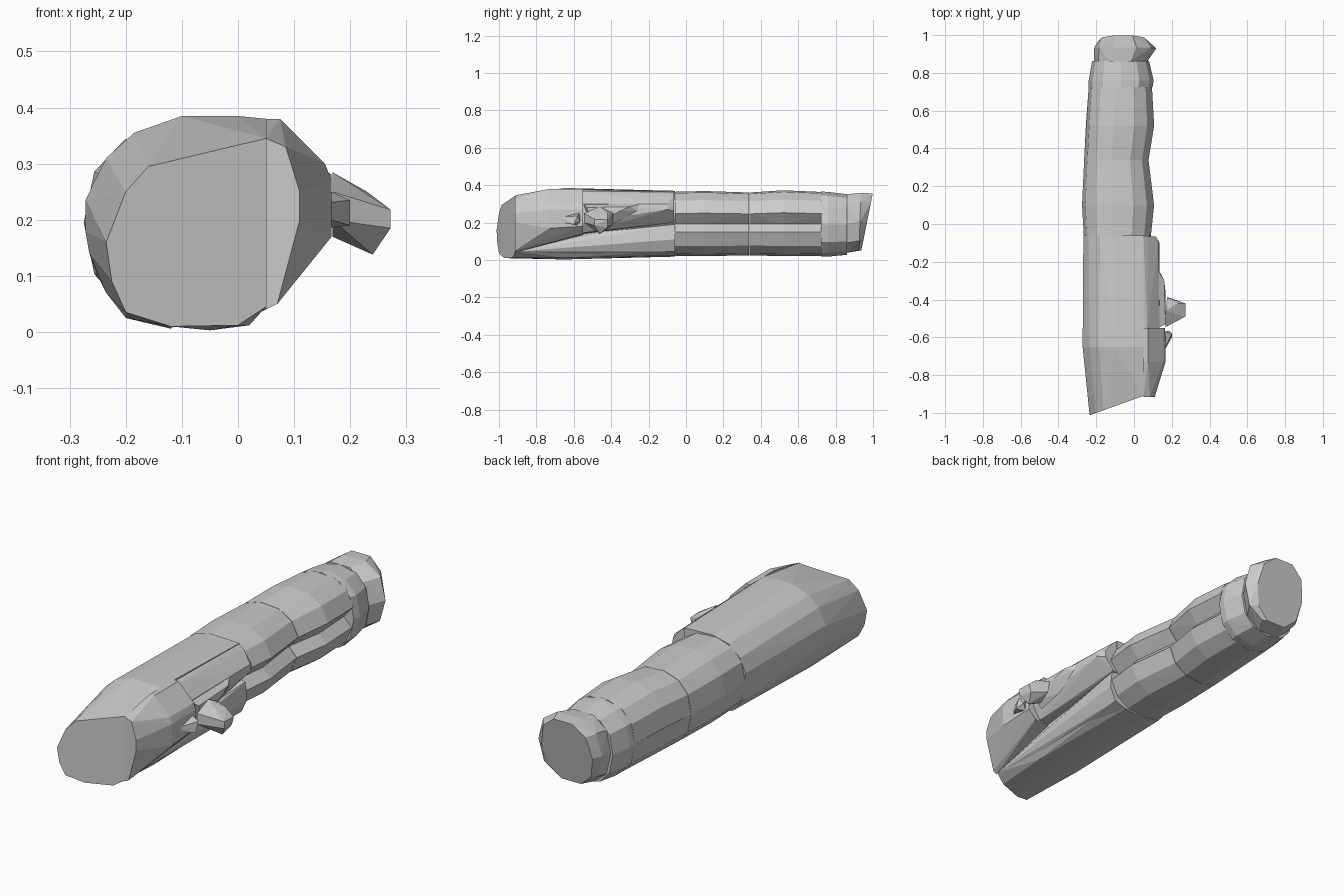
import bpy, bmesh, math


def hull(name, pts):
    """One faceted chunk: the convex skin around a set of points."""
    bm = bmesh.new()
    for p in pts:
        bm.verts.new(p)
    res = bmesh.ops.convex_hull(bm, input=bm.verts[:])
    junk = {v for v in res["geom_interior"] + res["geom_unused"]
            if isinstance(v, bmesh.types.BMVert)}
    bmesh.ops.delete(bm, geom=list(junk), context='VERTS')
    bmesh.ops.dissolve_limit(bm, angle_limit=math.radians(2),
                             verts=bm.verts[:], edges=bm.edges[:])
    bmesh.ops.recalc_face_normals(bm, faces=bm.faces[:])
    me = bpy.data.meshes.new(name)
    bm.to_mesh(me)
    bm.free()
    ob = bpy.data.objects.new(name, me)
    bpy.context.collection.objects.link(ob)
    return ob


def at(y, profile):
    return [(x, y, z) for x, z in profile]


def arc(y, x0, x1, z0, z1, a0=0, a1=360, n=12, lean=0.0):
    """Part of a slightly squared oval ring; lean shifts y with height."""
    out = []
    for i in range(n + 1):
        a = math.radians(a0 + (a1 - a0) * i / n)
        c, s = math.cos(a), math.sin(a)
        c = math.copysign(abs(c) ** 0.85, c)
        s = math.copysign(abs(s) ** 0.85, s)
        z = (z0 + z1) / 2 + (z1 - z0) / 2 * s
        out.append(((x0 + x1) / 2 + (x1 - x0) / 2 * c, y + lean * s, z))
    return out


# Thick front end of the trunk
big = [(-0.272, 0.235), (-0.235, 0.31), (-0.185, 0.355), (-0.10, 0.385), (0.0, 0.385),
       (0.05, 0.38), (0.05, 0.04), (0.02, 0.012), (-0.05, 0.003), (-0.12, 0.006),
       (-0.20, 0.025), (-0.235, 0.07), (-0.265, 0.14), (-0.272, 0.18)]
rear = [(-0.268, 0.235), (-0.24, 0.30), (-0.18, 0.35), (-0.10, 0.37), (0.05, 0.365),
        (0.05, 0.05), (0.0, 0.025), (-0.10, 0.018), (-0.20, 0.04), (-0.25, 0.10)]
face = [(-0.235, 0.16), (-0.20, 0.25), (-0.16, 0.295), (0.05, 0.345), (0.05, 0.045),
        (0.0, 0.012), (-0.12, 0.01), (-0.20, 0.035), (-0.225, 0.09)]
cut = [(x, -0.928 + 0.36 * x, z) for x, z in face]
hull("trunk_front", cut + at(-0.65, big) + at(-0.06, rear))

# Bark on the right of the front end
hull("side_bark_front",
     at(-0.915, [(0.05, 0.345), (0.085, 0.33), (0.11, 0.25), (0.11, 0.20), (0.07, 0.05),
                 (0.05, 0.04)])
     + at(-0.73, [(0.05, 0.38), (0.075, 0.38), (0.155, 0.30), (0.167, 0.27), (0.167, 0.17)])
     + at(-0.55, [(0.05, 0.38), (0.075, 0.38), (0.155, 0.30), (0.165, 0.27), (0.165, 0.18),
                  (0.125, 0.14), (0.05, 0.135)]))
hull("side_bark_middle",
     at(-0.55, [(0.05, 0.37), (0.07, 0.365), (0.135, 0.30), (0.135, 0.20), (0.10, 0.145),
                (0.05, 0.14)])
     + at(-0.10, [(0.135, 0.27), (0.13, 0.30)])
     + at(-0.065, [(0.05, 0.362), (0.075, 0.345), (0.115, 0.29), (0.115, 0.26),
                   (0.07, 0.205), (0.05, 0.20)]))
hull("lower_side_bark",
     [(0.05, -0.91, 0.045), (0.03, -0.91, 0.03), (0.04, -0.55, 0.14)]
     + at(-0.06, [(0.0, 0.025), (0.06, 0.045), (0.09, 0.11), (0.08, 0.19), (0.03, 0.20)]))

# Raised bark ridge, branch stub and small knot
hull("bark_ridge",
     [(0.13, -0.55, 0.30), (0.13, -0.25, 0.30), (0.14, -0.26, 0.265), (0.16, -0.30, 0.285),
      (0.167, -0.36, 0.26), (0.167, -0.53, 0.28), (0.165, -0.50, 0.20), (0.13, -0.50, 0.17),
      (0.13, -0.37, 0.20)])
hull("branch_stub",
     at(-0.46, [(0.168, 0.285), (0.168, 0.17), (0.24, 0.138)])
     + at(-0.39, [(0.175, 0.25), (0.185, 0.19)])
     + at(-0.42, [(0.272, 0.215), (0.262, 0.175), (0.23, 0.25)])
     + at(-0.49, [(0.272, 0.218), (0.272, 0.185)])
     + at(-0.545, [(0.168, 0.25), (0.168, 0.20)]))
hull("small_knot",
     [(0.155, -0.68, 0.23), (0.155, -0.57, 0.255), (0.155, -0.58, 0.185),
      (0.165, -0.66, 0.20), (0.20, -0.58, 0.235), (0.20, -0.60, 0.19),
      (0.185, -0.565, 0.21)])

# Middle chunks: an upper and a lower half with a groove along the right side
middle = [
    ("trunk_middle", [(-0.06, -0.266, 0.095, 0.022, 0.366), (0.10, -0.275, 0.112, 0.02, 0.37),
                      (0.338, -0.264, 0.082, 0.024, 0.362)]),
    ("trunk_rear", [(0.34, -0.264, 0.082, 0.024, 0.362), (0.52, -0.255, 0.112, 0.02, 0.374),
                    (0.725, -0.24, 0.10, 0.022, 0.365)]),
]
for name, rings in middle:
    upper, lower = [], []
    for y, x0, x1, z0, z1 in rings:
        upper += arc(y, x0, x1, z0, z1, 15, 180, 6)
        upper += [(x1 - 0.055, y, 0.19)]
        lower += arc(y, x0, x1 - 0.01, z0, z1, 180, 348, 6)
        lower += [(x1 - 0.055, y, 0.193)]
    hull(name + "_upper", upper)
    hull(name + "_lower", lower)

# Narrow collar and the slanted sawn end
hull("trunk_collar",
     arc(0.722, -0.24, 0.098, 0.018, 0.366) + arc(0.76, -0.24, 0.104, 0.018, 0.364)
     + arc(0.862, -0.222, 0.08, 0.028, 0.352))
hull("trunk_end",
     arc(0.86, -0.212, 0.07, 0.032, 0.358, n=10)
     + arc(0.93, -0.212, 0.118, 0.045, 0.366, n=10, lean=0.005)
     + arc(0.968, -0.19, 0.075, 0.045, 0.362, n=10, lean=0.032))
